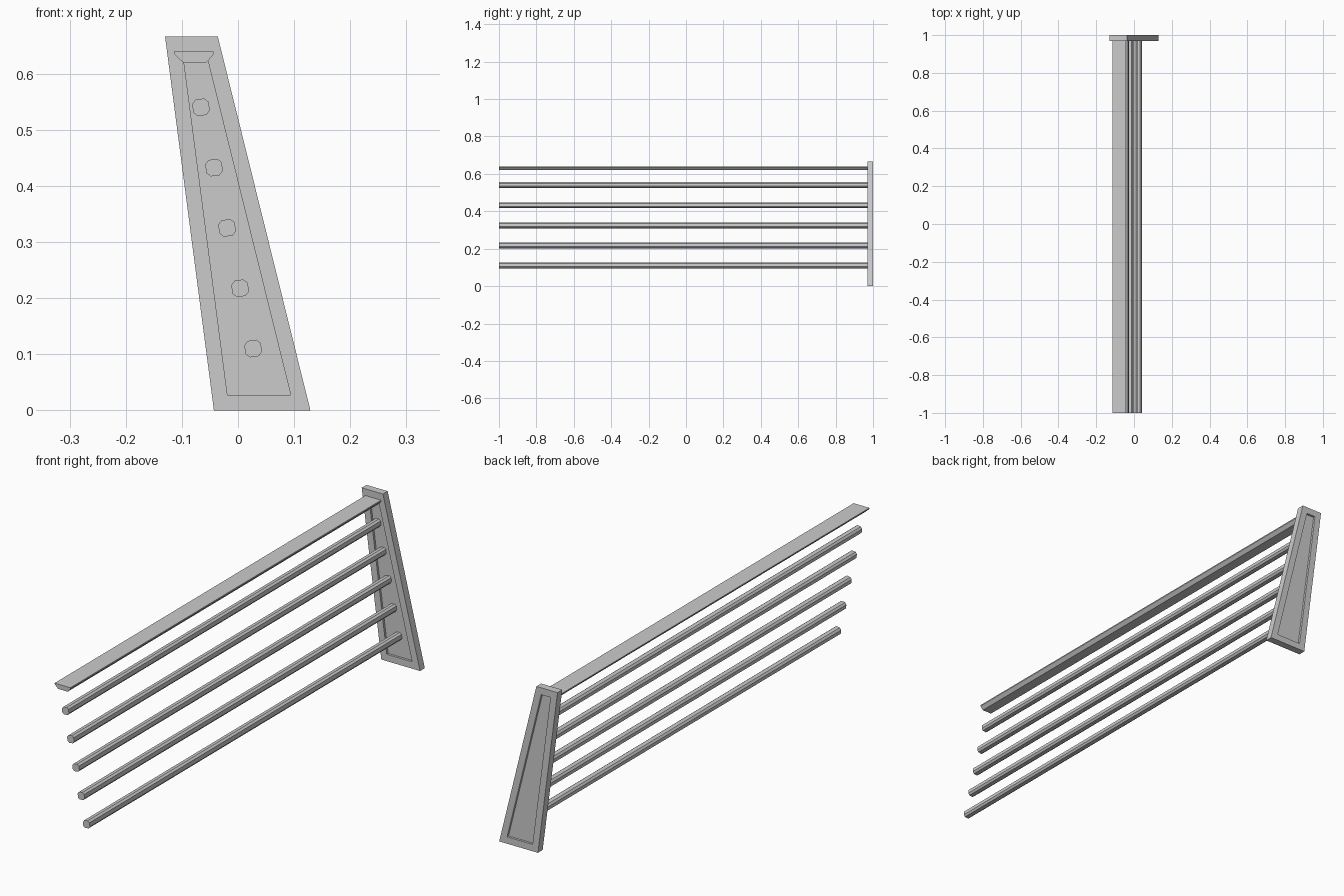
import bpy, bmesh, math

if "Cube" in bpy.data.objects:
    bpy.data.objects.remove(bpy.data.objects["Cube"])


def prism(name, profile, y0, y1):
    """Extrude an (x, z) profile along y; returns the bmesh and its object."""
    bm = bmesh.new()
    ends = [[bm.verts.new((x, y, z)) for x, z in profile] for y in (y0, y1)]
    caps = [bm.faces.new(e) for e in ends]
    n = len(profile)
    for i in range(n):
        j = (i + 1) % n
        bm.faces.new((ends[0][i], ends[0][j], ends[1][j], ends[1][i]))
    bmesh.ops.recalc_face_normals(bm, faces=bm.faces)
    obj = bpy.data.objects.new(name, bpy.data.meshes.new(name))
    bpy.context.collection.objects.link(obj)
    return bm, obj, caps


def finish(bm, obj):
    bm.to_mesh(obj.data)
    bm.free()


DEPTH = 0.009          # depth of the recessed panels
FLOOR = 0.97 + DEPTH   # rungs and rail run into the front recess

# Leaning tapered end post with a recessed panel on both faces
bm, post, caps = prism("end_post", [(-0.043, 0), (0.129, 0), (-0.036, 0.666), (-0.13, 0.666)], 0.97, 1.0)
for cap in caps:
    bmesh.ops.inset_region(bm, faces=[cap], thickness=0.0275, use_even_offset=True)
    bmesh.ops.inset_region(bm, faces=[cap], thickness=0, depth=-DEPTH)
finish(bm, post)

# Flat top rail with undercut sides
rail = [(-0.114, 0.639), (-0.044, 0.639), (-0.044, 0.634), (-0.056, 0.62), (-0.098, 0.62), (-0.113, 0.634)]
bm, obj, _ = prism("top_rail", rail, -1, FLOOR)
finish(bm, obj)

# Five chamfered square rungs, turned with the lean of the post
H, A, TILT = 0.0148, 0.0078, math.radians(8)
c, s = math.cos(TILT), math.sin(TILT)
section = [(H, -A), (H, A), (A, H), (-A, H), (-H, A), (-H, -A), (-A, -H), (A, -H)]
for i in range(5):
    x, z = 0.027 - 0.02325 * i, 0.11 + 0.1075 * i
    profile = [(x + u * c - v * s, z + u * s + v * c) for u, v in section]
    bm, obj, _ = prism(f"rung_{i + 1}", profile, -1, FLOOR)
    finish(bm, obj)
